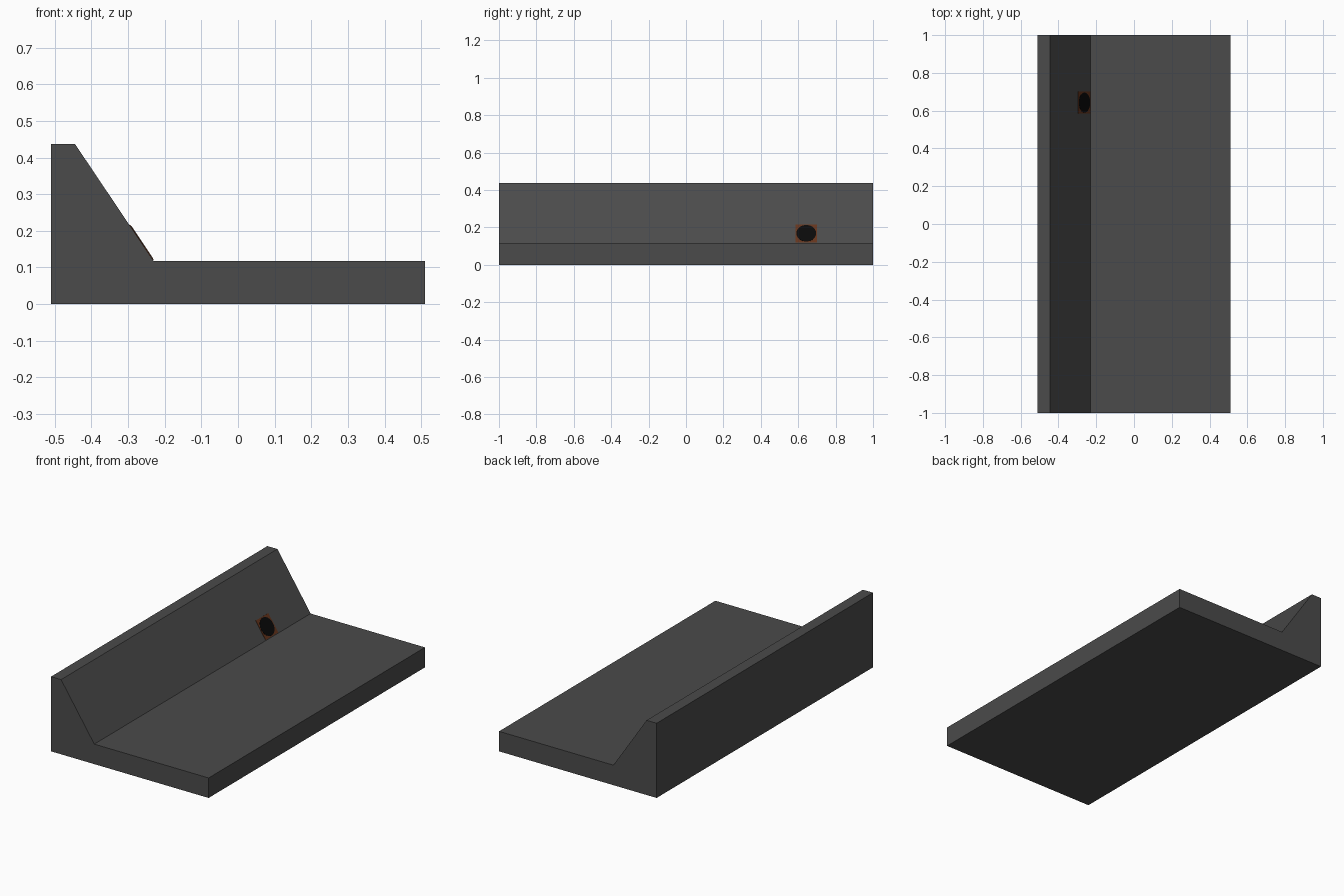
import bpy, bmesh, math
from mathutils import Matrix

if "Cube" in bpy.data.objects:
    bpy.data.objects.remove(bpy.data.objects["Cube"])


def material(name, rgb):
    m = bpy.data.materials.new(name)
    m.diffuse_color = (*rgb, 1)
    m.use_nodes = True
    m.node_tree.nodes["Principled BSDF"].inputs["Base Color"].default_value = m.diffuse_color
    return m


def add_object(name, bm, mat):
    bmesh.ops.recalc_face_normals(bm, faces=bm.faces)
    mesh = bpy.data.meshes.new(name)
    bm.to_mesh(mesh)
    bm.free()
    mesh.materials.append(mat)
    ob = bpy.data.objects.new(name, mesh)
    bpy.context.collection.objects.link(ob)
    return ob


asphalt = material("dark_concrete", (0.07, 0.07, 0.07))
rust = material("rust", (0.13, 0.035, 0.012))
black = material("black", (0.003, 0.003, 0.003))

# Ledge with sloped kerb: one profile extruded along y
foot, crest = (-0.23, 0.117), (-0.445, 0.437)
profile = [(-0.51, 0), (0.51, 0), (0.51, 0.117), foot, crest, (-0.51, 0.437)]
bm = bmesh.new()
face = bm.faces.new([bm.verts.new((x, -1, z)) for x, z in profile])
ext = bmesh.ops.extrude_face_region(bm, geom=[face])
bmesh.ops.translate(bm, vec=(0, 2, 0),
                    verts=[v for v in ext["geom"] if isinstance(v, bmesh.types.BMVert)])
add_object("kerb_ledge", bm, asphalt)

# Local frame on the slope: x runs down the slope, z points outward
dx, dz = foot[0] - crest[0], foot[1] - crest[1]
tilt = math.atan2(-dz, dx)
up = 0.061 / math.hypot(dx, dz)
slope = (Matrix.Translation((foot[0] - dx * up, 0.643, foot[1] - dz * up))
         @ Matrix.Rotation(tilt, 4, 'Y'))

# Square drain plate, just proud of the slope
bm = bmesh.new()
bmesh.ops.create_cube(bm, size=1, matrix=slope @ Matrix.Diagonal((0.116, 0.116, 0.004, 1)))
add_object("drain_plate", bm, rust)

# Dark round drain opening
bm = bmesh.new()
bmesh.ops.create_cone(bm, cap_ends=True, segments=32, radius1=0.053, radius2=0.053,
                      depth=0.006, matrix=slope)
add_object("drain_opening", bm, black)
